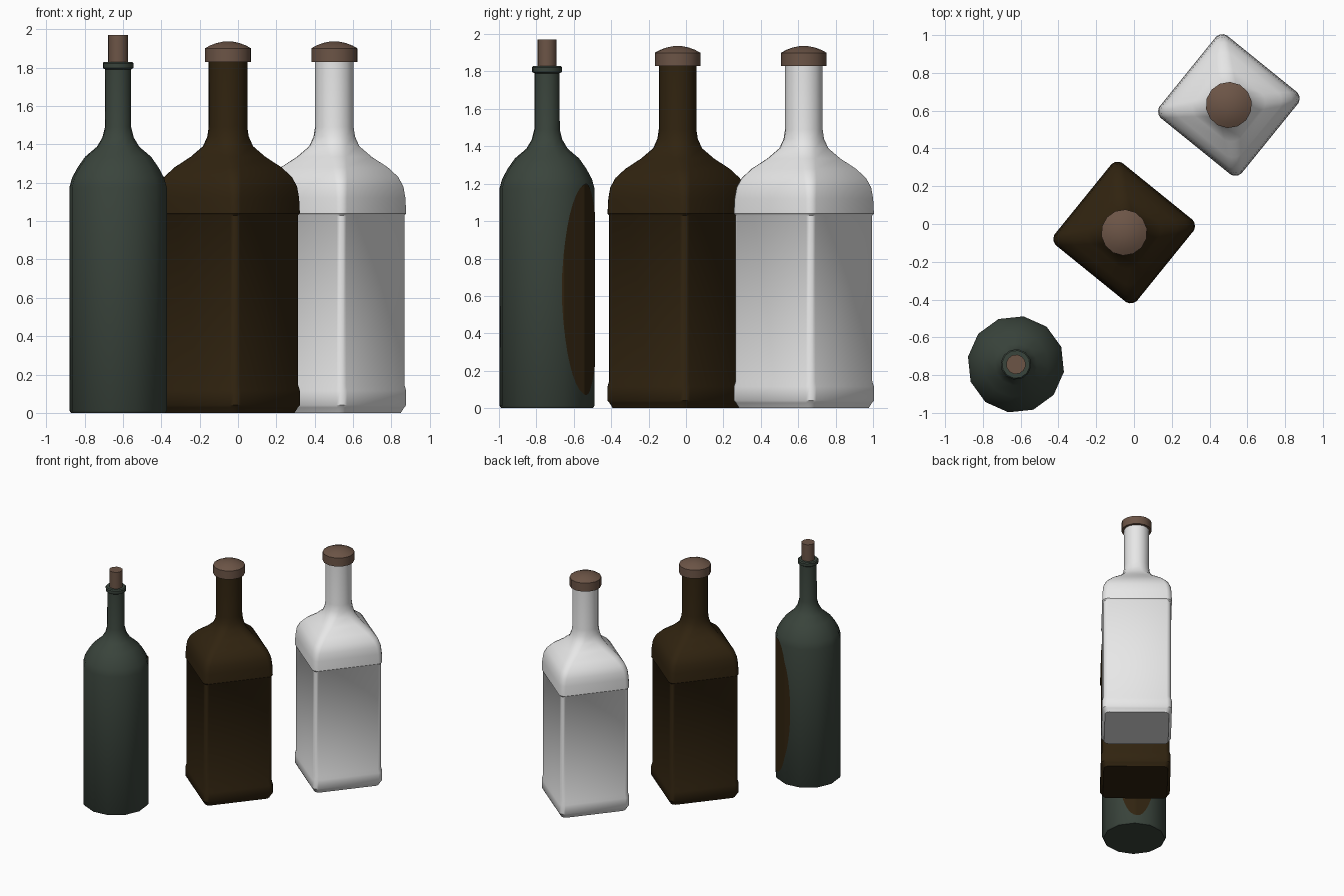
import bpy, bmesh, math

if "Cube" in bpy.data.objects:
    bpy.data.objects.remove(bpy.data.objects["Cube"])

def material(name, rgb):
    m = bpy.data.materials.new(name)
    m.diffuse_color = (*rgb, 1.0)
    m.use_nodes = True
    m.node_tree.nodes["Principled BSDF"].inputs["Base Color"].default_value = m.diffuse_color
    return m

GREEN = material("dark green glass", (0.042, 0.058, 0.045))
BROWN = material("dark brown glass", (0.030, 0.017, 0.005))
CLEAR = material("clear white glass", (0.80, 0.80, 0.80))
CORK = material("cork brown", (0.150, 0.090, 0.062))

def finish(bm, name, mat, loc, turn, angle=40):
    bmesh.ops.recalc_face_normals(bm, faces=bm.faces)
    me = bpy.data.meshes.new(name)
    bm.to_mesh(me)
    bm.free()
    me.materials.append(mat)
    ob = bpy.data.objects.new(name, me)
    ob.location = loc
    ob.rotation_euler.z = math.radians(turn)
    bpy.context.collection.objects.link(ob)
    bpy.ops.object.select_all(action='DESELECT')
    bpy.context.view_layer.objects.active = ob
    ob.select_set(True)
    bpy.ops.object.shade_smooth_by_angle(angle=math.radians(angle))
    return ob

def loft(name, rings, mat, loc, turn, angle=40):
    """Skin a stack of equal-length rings and close both ends."""
    bm = bmesh.new()
    loops = [[bm.verts.new(p) for p in ring] for ring in rings]
    n = len(loops[0])
    for a, b in zip(loops, loops[1:]):
        for i in range(n):
            j = (i + 1) % n
            bm.faces.new((a[i], a[j], b[j], b[i]))
    bm.faces.new(loops[0][::-1])
    bm.faces.new(loops[-1])
    return finish(bm, name, mat, loc, turn, angle)

def circle(r, z, n):
    return [(r * math.cos(math.tau * i / n), r * math.sin(math.tau * i / n), z)
            for i in range(n)]

def rounded_square(half, corner, z):
    """Sixteen-point square section; corner == half gives a circle."""
    pts = []
    for q in range(4):
        for k in range(4):
            t = math.radians(90 * q + 11.25 + 22.5 * k)
            d = math.radians(90 * q + 45)
            c = (half - corner) * math.sqrt(2)
            pts.append((c * math.cos(d) + corner * math.cos(t),
                        c * math.sin(d) + corner * math.sin(t), z))
    return pts

# Round wine bottle with its cork
WINE = (-0.625, -0.743, 0)
SIDES, TURN, RADIUS = 12, 21, 0.257
wine_profile = [(0.248, 0), (RADIUS, 0.012), (RADIUS, 1.175), (0.243, 1.225),
                (0.213, 1.28), (0.174, 1.335), (0.112, 1.387), (0.083, 1.435),
                (0.069, 1.49), (0.068, 1.79), (0.080, 1.797), (0.081, 1.822),
                (0.074, 1.83)]
loft("wine_bottle", [circle(r, z, SIDES) for r, z in wine_profile],
     GREEN, WINE, TURN)
loft("wine_cork", [circle(0.052, z, 12) for z in (1.80, 1.97)],
     CORK, WINE, TURN)

# Oval label wrapped over the facets of the wine bottle
bm = bmesh.new()
mid, half_angle, mid_z, half_z = 55, 37, 0.635, 0.565
angles = sorted([mid + half_angle * math.cos(math.pi * i / 20) for i in range(21)]
                + [TURN + 30 * k for k in range(3)])
previous = None
for deg in angles:
    r = RADIUS * math.cos(math.radians(15)) / math.cos(math.radians((deg - TURN) % 30 - 15)) + 0.003
    h = half_z * math.sqrt(max(0, 1 - ((deg - mid) / half_angle) ** 2)) + 0.001
    x, y = r * math.cos(math.radians(deg)), r * math.sin(math.radians(deg))
    pair = (bm.verts.new((x, y, mid_z - h)), bm.verts.new((x, y, mid_z + h)))
    if previous:
        bm.faces.new((previous[0], pair[0], pair[1], previous[1]))
    previous = pair
bmesh.ops.solidify(bm, geom=bm.faces[:], thickness=0.002)
finish(bm, "oval_label", BROWN, WINE, 0)

# Square bottles: half width, corner radius, height
square_profile = [(0.258, 0.04, 0), (0.272, 0.045, 0.028), (0.281, 0.05, 0.04),
                  (0.281, 0.05, 0.115), (0.273, 0.045, 0.145),
                  (0.273, 0.045, 1.03), (0.281, 0.05, 1.04),
                  (0.278, 0.05, 1.12), (0.272, 0.055, 1.18),
                  (0.254, 0.06, 1.23), (0.217, 0.065, 1.28),
                  (0.160, 0.075, 1.335), (0.119, 0.09, 1.39),
                  (0.106, 0.10, 1.44), (0.101, 0.101, 1.49),
                  (0.101, 0.101, 1.84)]
cap_profile = [(0.122, 1.828), (0.122, 1.900), (0.095, 1.915),
               (0.06, 1.928), (0.025, 1.935)]

for label, mat, loc in (("brown", BROWN, (-0.052, -0.045, 0)),
                        ("clear", CLEAR, (0.502, 0.63, 0))):
    loft(label + "_square_bottle", [rounded_square(*s) for s in square_profile],
         mat, loc, 51)
    loft(label + "_bottle_cap", [circle(r, z, 14) for r, z in cap_profile],
         CORK, loc, 10)
